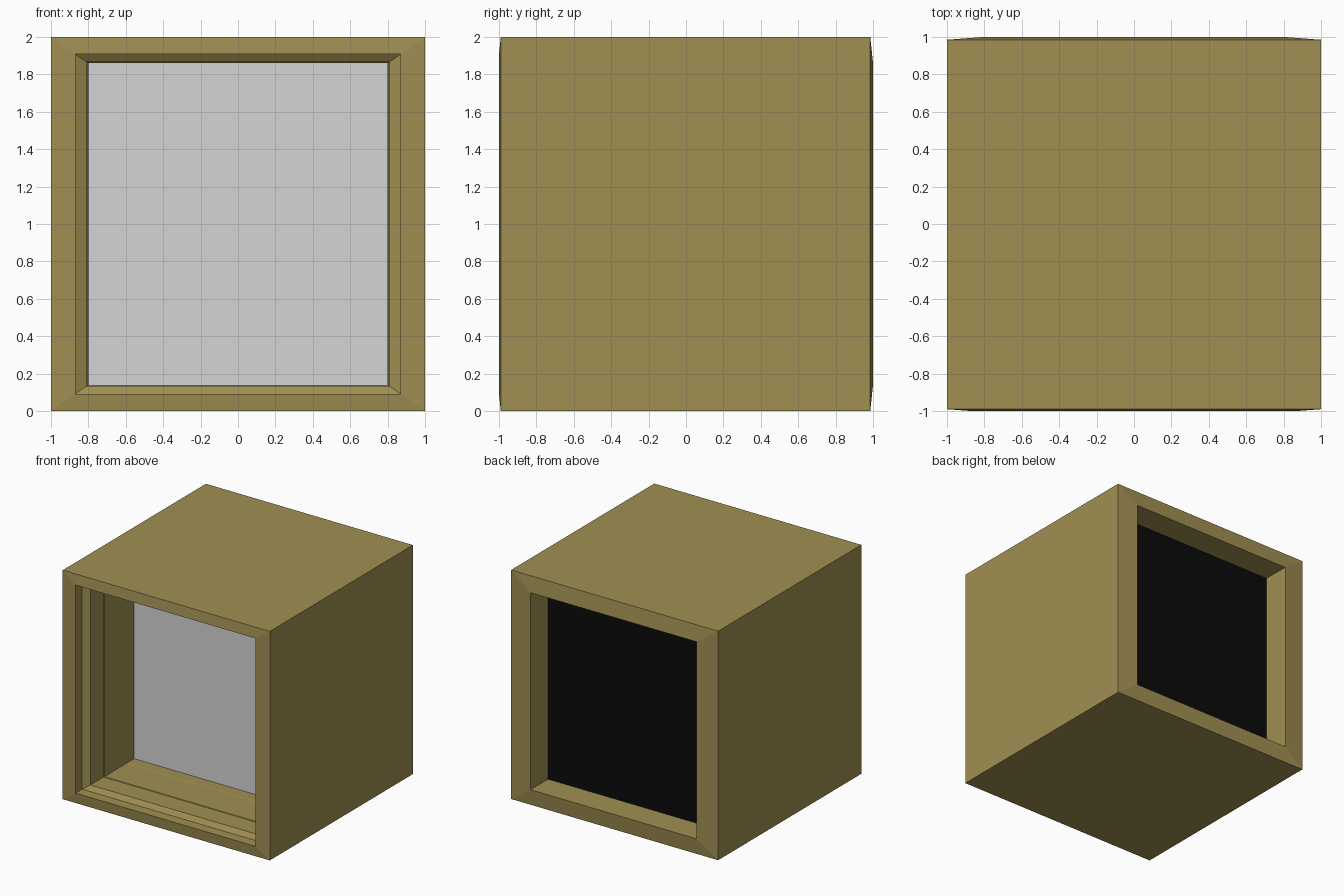
import bpy, bmesh

if "Cube" in bpy.data.objects:
    bpy.data.objects.remove(bpy.data.objects["Cube"])


def material(name, rgb):
    m = bpy.data.materials.new(name)
    m.diffuse_color = (*rgb, 1)
    m.use_nodes = True
    m.node_tree.nodes["Principled BSDF"].inputs["Base Color"].default_value = m.diffuse_color
    return m


wood = material("olive_wood", (0.352, 0.275, 0.084))
grey = material("pale_grey", (0.66, 0.665, 0.66))
black = material("black", (0.003, 0.003, 0.003))


def ring(bm, ix, iz, y):
    """Rectangle inset by ix from the sides and iz from top and bottom."""
    x = 1 - ix
    return [bm.verts.new(p) for p in
            ((-x, y, iz), (x, y, iz), (x, y, 2 - iz), (-x, y, 2 - iz))]


def finish(bm, name, mat):
    mesh = bpy.data.meshes.new(name)
    bm.to_mesh(mesh)
    bm.free()
    mesh.materials.append(mat)
    ob = bpy.data.objects.new(name, mesh)
    bpy.context.collection.objects.link(ob)
    return ob


def loft(name, profile, mat):
    bm = bmesh.new()
    rings = [ring(bm, *p) for p in profile]
    for a, b in zip(rings, rings[1:]):
        for i in range(4):
            j = (i + 1) % 4
            bm.faces.new((a[i], a[j], b[j], b[i]))
    bmesh.ops.recalc_face_normals(bm, faces=bm.faces[:])
    return finish(bm, name, mat)


def pane(name, ix, iz, y, facing, mat):
    bm = bmesh.new()
    vs = ring(bm, ix, iz, y)
    bm.faces.new(vs if facing < 0 else vs[::-1])
    return finish(bm, name, mat)


# Cabinet: stepped front recess, outer box, plain back recess
loft("cabinet", [
    (0.20, 0.14, -0.29),
    (0.20, 0.14, -0.39),
    (0.198, 0.138, -0.40),
    (0.198, 0.138, -0.695),
    (0.19, 0.133, -0.70),
    (0.19, 0.133, -0.88),
    (0.13, 0.092, -0.91),
    (0.13, 0.092, -1.0),
    (0.0, 0.0, -0.99),
    (0.0, 0.0, 0.985),
    (0.197, 0.14, 1.0),
    (0.20, 0.14, 0.76),
], wood)

# Front screen and back panel
pane("front_screen", 0.20, 0.14, -0.29, -1, grey)
pane("back_panel", 0.20, 0.14, 0.76, 1, black)
